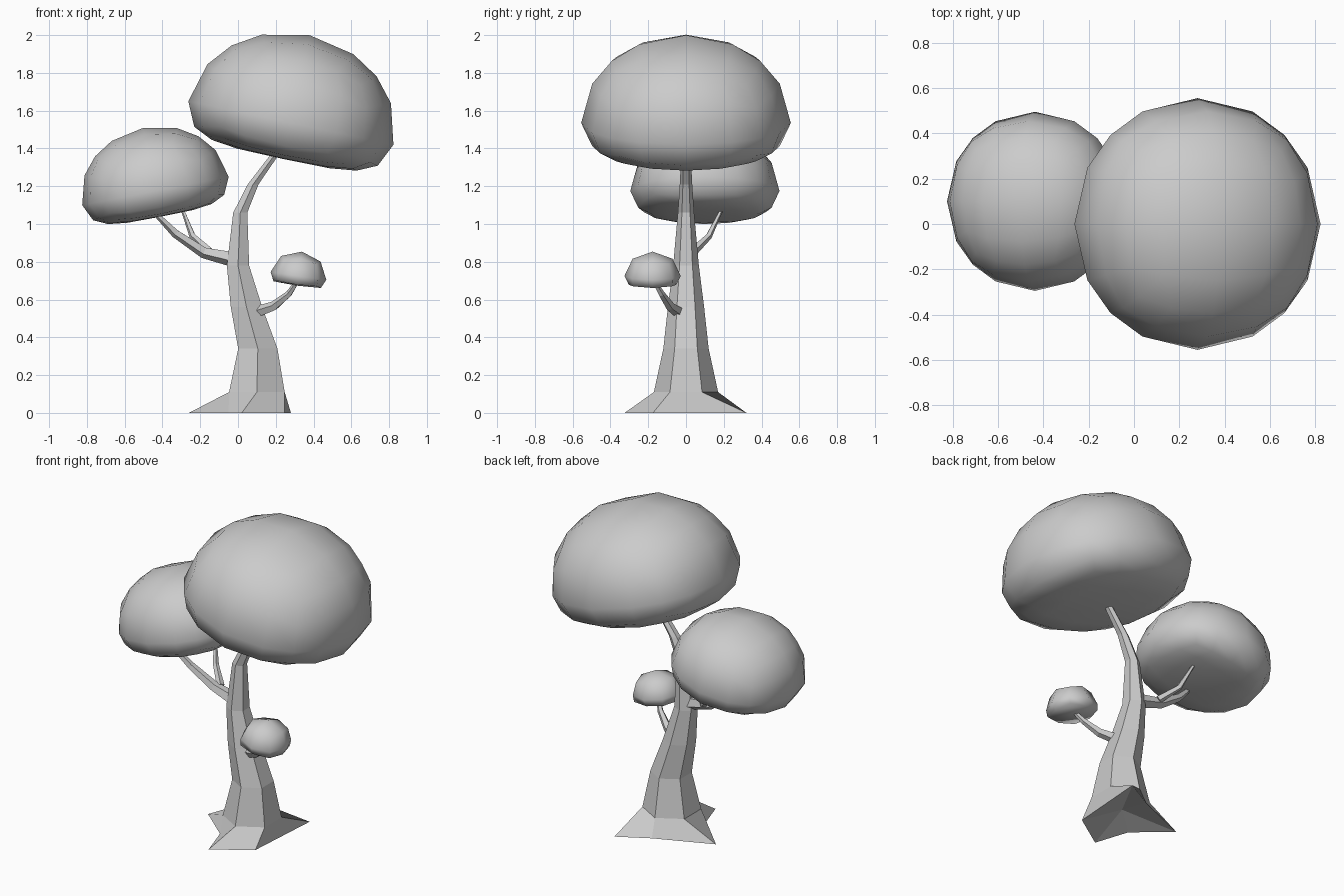
import bpy, bmesh, math
from mathutils import Vector, Matrix

if "Cube" in bpy.data.objects:
    bpy.data.objects.remove(bpy.data.objects["Cube"])


def finish(name, bm, smooth=False):
    bmesh.ops.recalc_face_normals(bm, faces=bm.faces)
    for f in bm.faces:
        f.smooth = smooth
    me = bpy.data.meshes.new(name)
    bm.to_mesh(me)
    bm.free()
    ob = bpy.data.objects.new(name, me)
    bpy.context.collection.objects.link(ob)
    return ob


def loft(name, rings, root_lift=None):
    """Skin a list of point rings; the first cap may be a raised fan."""
    bm = bmesh.new()
    loops = [[bm.verts.new(p) for p in ring] for ring in rings]
    n = len(loops[0])
    for a, b in zip(loops, loops[1:]):
        for i in range(n):
            j = (i + 1) % n
            bm.faces.new((a[i], a[j], b[j], b[i]))
    bm.faces.new(loops[-1])
    if root_lift is None:
        bm.faces.new(loops[0])
    else:
        c = bm.verts.new(root_lift)
        for i in range(n):
            bm.faces.new((loops[0][i], loops[0][(i + 1) % n], c))
    return finish(name, bm)


def branch(name, path, radii, sides=5):
    pts = [Vector(p) for p in path]
    rings = []
    for i, (p, r) in enumerate(zip(pts, radii)):
        t = (pts[min(i + 1, len(pts) - 1)] - pts[max(i - 1, 0)]).normalized()
        u = t.cross(Vector((0, 1, 0))).normalized()
        v = t.cross(u)
        rings.append([p + r * (u * math.cos(k * math.tau / sides) + v * math.sin(k * math.tau / sides))
                      for k in range(sides)])
    return loft(name, rings)


def canopy(name, centre, radius, up, down, tilt, cuts, widen=1.0):
    """Spherified cube with a domed top and a flattened underside."""
    bm = bmesh.new()
    bmesh.ops.create_cube(bm, size=2)
    bmesh.ops.subdivide_edges(bm, edges=bm.edges[:], cuts=cuts, use_grid_fill=True)
    for v in bm.verts:
        d = v.co.normalized()
        w = widen if d.z < -0.1 else 1.0
        z = d.z * up if d.z > 0 else -down * math.sin(-d.z * math.pi / 2)
        v.co = (d.x * radius * w, d.y * radius * w, z)
    bm.transform(Matrix.Translation(centre) @ Matrix.Rotation(math.radians(tilt), 4, 'Y'))
    return finish(name, bm, True)


# Trunk: six-sided with three flared roots
roots = [(0.02, -0.325, 0), (0.245, -0.175, 0), (0.28, 0.32, 0),
         (0.09, 0.215, 0), (-0.26, 0.07, 0), (-0.05, -0.11, 0)]
profile = [(0.10, 0.11, 0.170), (0.105, 0.34, 0.120), (0.045, 0.56, 0.096),
           (0.0, 0.78, 0.068), (0.012, 1.06, 0.043), (0.08, 1.21, 0.033), (0.24, 1.43, 0.022)]
rings = [roots]
for x, z, r in profile:
    rings.append([(x + r * math.cos(math.radians(a)), r * math.sin(math.radians(a)), z)
                  for a in range(-90, 270, 60)])
loft("trunk", rings, root_lift=(0.09, 0.0, 0.05))

# Branches
branch("left_branch", [(0.0, 0.0, 0.81), (-0.18, 0.02, 0.85), (-0.33, 0.0, 0.95), (-0.44, -0.03, 1.06)],
       [0.045, 0.032, 0.024, 0.014])
branch("left_twig", [(-0.15, 0.04, 0.855), (-0.24, 0.12, 0.935), (-0.295, 0.19, 1.08)],
       [0.024, 0.018, 0.009])
branch("right_branch", [(0.09, -0.03, 0.53), (0.19, -0.085, 0.565), (0.27, -0.13, 0.63), (0.31, -0.165, 0.69)],
       [0.034, 0.026, 0.018, 0.012])

# Foliage
canopy("large_canopy", (0.28, 0, 1.535), 0.555, 0.475, 0.195, 12, 3)
canopy("medium_canopy", (-0.437, 0.1, 1.175), 0.395, 0.34, 0.139, -11, 3)
canopy("small_canopy", (0.32, -0.177, 0.725), 0.149, 0.13, 0.052, 8, 1, 1.2)
